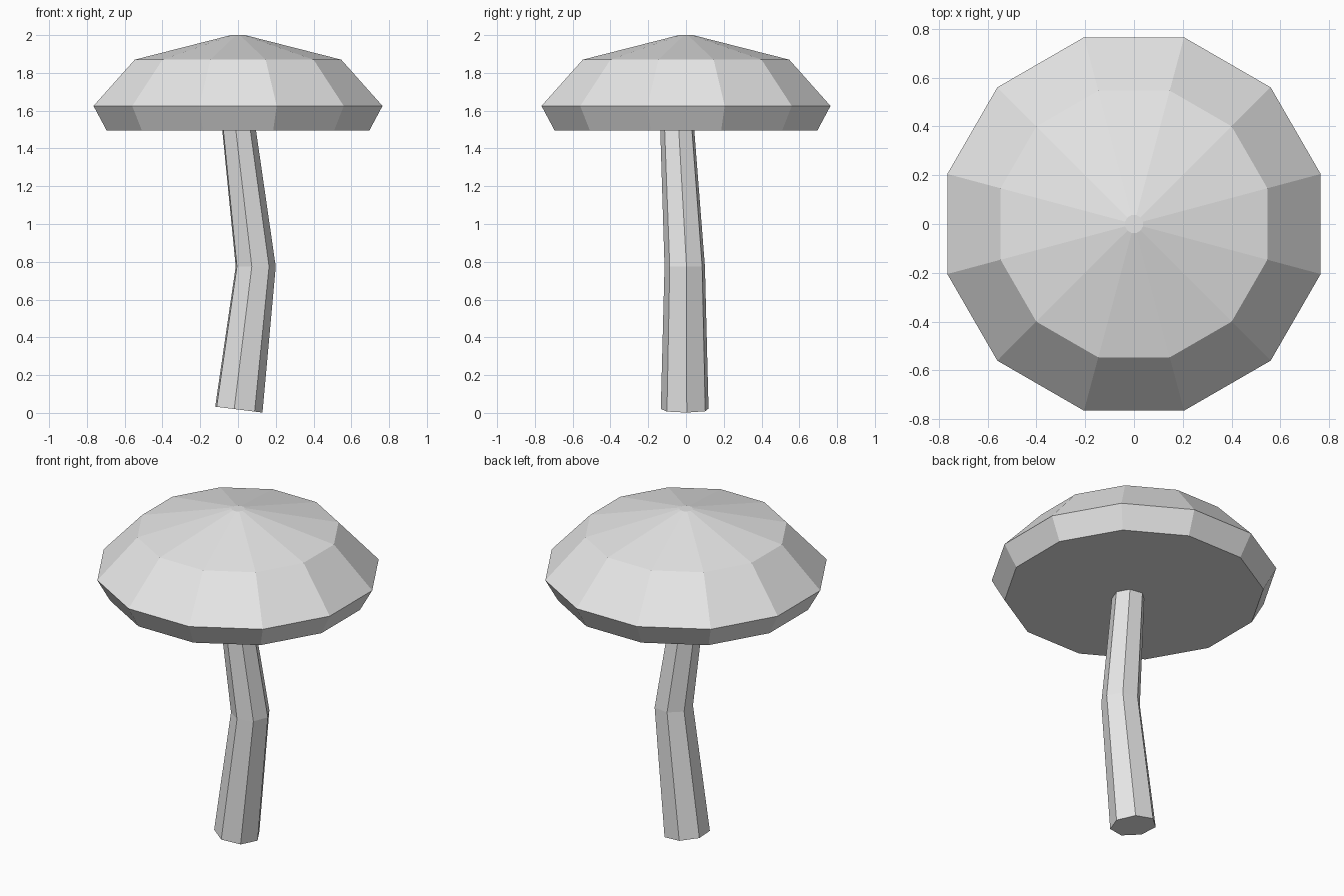
import bpy
import bmesh
from math import sin, cos, pi, radians

cube = bpy.data.objects.get("Cube")
if cube:
    bpy.data.objects.remove(cube, do_unlink=True)

# Single plain colour
grey = bpy.data.materials.new("light_grey")
grey.use_nodes = True
colour = (0.8, 0.8, 0.8, 1)
grey.diffuse_color = colour
grey.node_tree.nodes["Principled BSDF"].inputs["Base Color"].default_value = colour


def loft(name, sides, start, rings):
    """Flat-faced closed tube; each ring is (x, y, z, radius, slope of z along x)."""
    bm = bmesh.new()
    loops = []
    for cx, cy, cz, r, slope in rings:
        angles = [radians(start) + 2 * pi * i / sides for i in range(sides)]
        loops.append([bm.verts.new((cx + r * cos(a), cy + r * sin(a),
                                    cz + slope * r * cos(a))) for a in angles])
    for low, high in zip(loops, loops[1:]):
        for i in range(sides):
            j = (i + 1) % sides
            bm.faces.new((low[i], low[j], high[j], high[i]))
    bm.faces.new(loops[0][::-1])
    bm.faces.new(loops[-1])
    mesh = bpy.data.meshes.new(name)
    bm.to_mesh(mesh)
    bm.free()
    mesh.materials.append(grey)
    obj = bpy.data.objects.new(name, mesh)
    bpy.context.collection.objects.link(obj)
    return obj


# Twelve-sided cap, flat underneath
cap_profile = [(0.72, 1.495), (0.792, 1.625), (0.566, 1.87), (0.038, 2.0)]
loft("cap", 12, 15, [(0, 0, z, r, 0) for r, z in cap_profile])

# Seven-sided bent stem with a tilted foot, tapering up into the cap
loft("stem", 7, 4, [
    (0.0, -0.005, 0.018, 0.13, -0.125),
    (0.09, -0.005, 0.775, 0.11, 0),
    (0.0, -0.046, 1.52, 0.092, 0),
])
